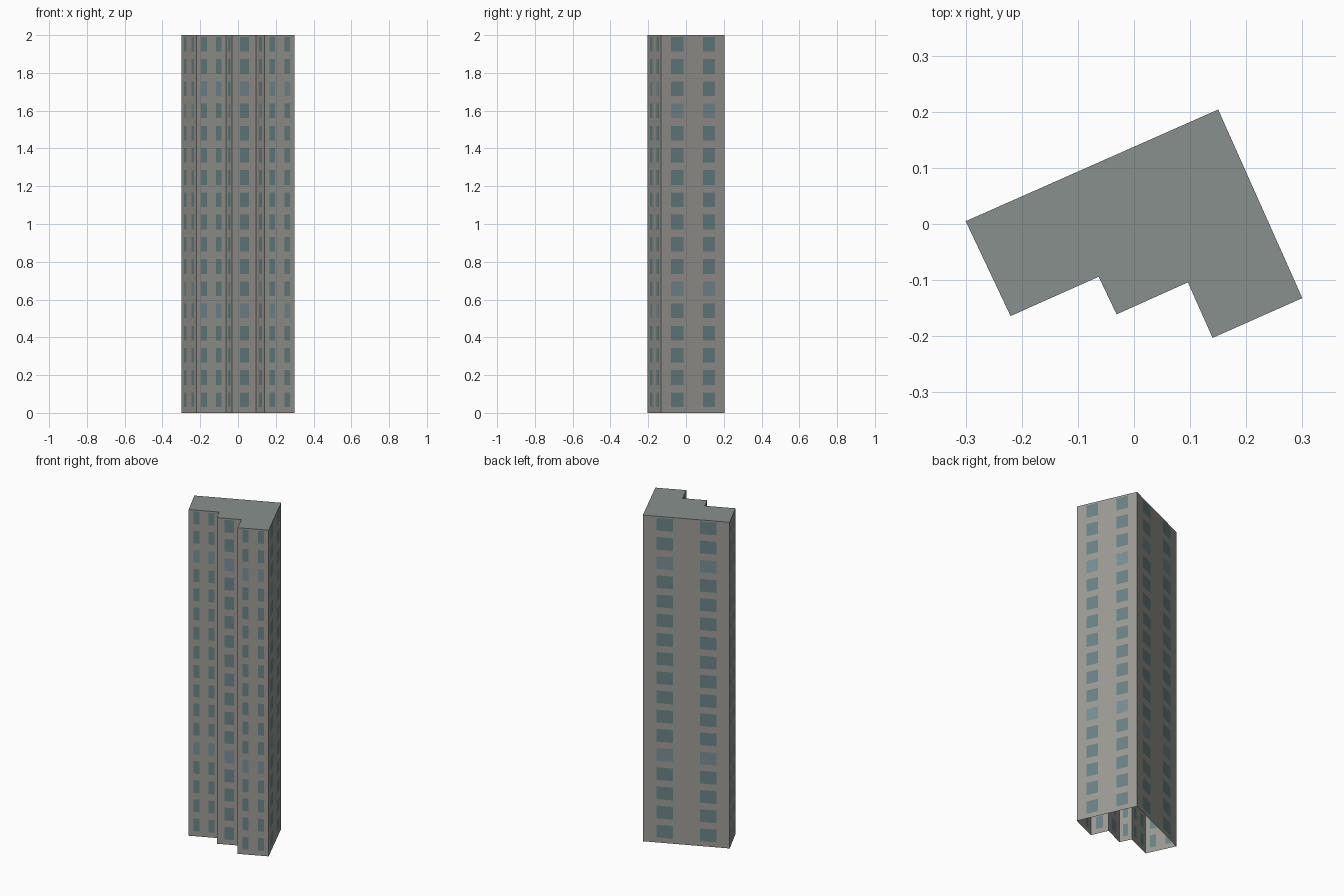
import bpy

if "Cube" in bpy.data.objects:
    bpy.data.objects.remove(bpy.data.objects["Cube"])

HEIGHT, FLOORS = 2.0, 17
# Footprint, counter-clockwise: (x, y, window columns on the wall starting here)
FOOTPRINT = [(-0.30, 0.005, 2), (-0.22, -0.164, 2), (-0.063, -0.094, 1),
             (-0.031, -0.161, 1), (0.096, -0.104, 1), (0.14, -0.203, 2),
             (0.30, -0.132, 2), (0.15, 0.204, 2)]
WIN_U = (0.32, 0.70)   # window extent across one bay
WIN_V = (0.26, 0.92)   # window extent up one floor


def material(name, rgb):
    m = bpy.data.materials.new(name)
    m.diffuse_color = (*rgb, 1)
    m.use_nodes = True
    m.node_tree.nodes["Principled BSDF"].inputs["Base Color"].default_value = m.diffuse_color
    return m


def make_object(name, verts, faces, mats, indices=None):
    mesh = bpy.data.meshes.new(name)
    mesh.from_pydata(verts, [], faces)
    for m in mats:
        mesh.materials.append(m)
    if indices:
        mesh.polygons.foreach_set("material_index", indices)
    mesh.update()
    ob = bpy.data.objects.new(name, mesh)
    bpy.context.collection.objects.link(ob)
    return ob


concrete = material("concrete", (0.33, 0.325, 0.30))
glass = material("glass", (0.147, 0.225, 0.24))
pale_glass = material("pale_glass", (0.19, 0.27, 0.30))
roofing = material("roofing", (0.25, 0.28, 0.265))

# Height cuts shared by every wall
levels = [0.0]
for f in range(FLOORS):
    levels += [(f + v) * HEIGHT / FLOORS for v in WIN_V]
levels.append(HEIGHT)

# Outer walls: flat sheets gridded so the windows are flush panes
verts, faces, indices = [], [], []
for i, (x0, y0, bays) in enumerate(FOOTPRINT):
    x1, y1, _ = FOOTPRINT[(i + 1) % len(FOOTPRINT)]
    cuts = [0.0] + [(b + u) / bays for b in range(bays) for u in WIN_U] + [1.0]
    base, n = len(verts), len(cuts)
    verts += [(x0 + (x1 - x0) * t, y0 + (y1 - y0) * t, z)
              for z in levels for t in cuts]
    for r in range(len(levels) - 1):
        for c in range(n - 1):
            a = base + r * n + c
            faces.append((a, a + 1, a + n + 1, a + n))
            is_window = r % 2 and c % 2
            pale = (r // 2) % 9 in (4, 5) and (r // 2 + i) % 2
            indices.append((2 if pale else 1) if is_window else 0)
walls = make_object("tower_walls", verts, faces,
                    [concrete, glass, pale_glass], indices)

# Flat roof; the underside stays open
roof = make_object("flat_roof", [(x, y, HEIGHT) for x, y, _ in FOOTPRINT],
                   [tuple(range(len(FOOTPRINT)))], [roofing])
